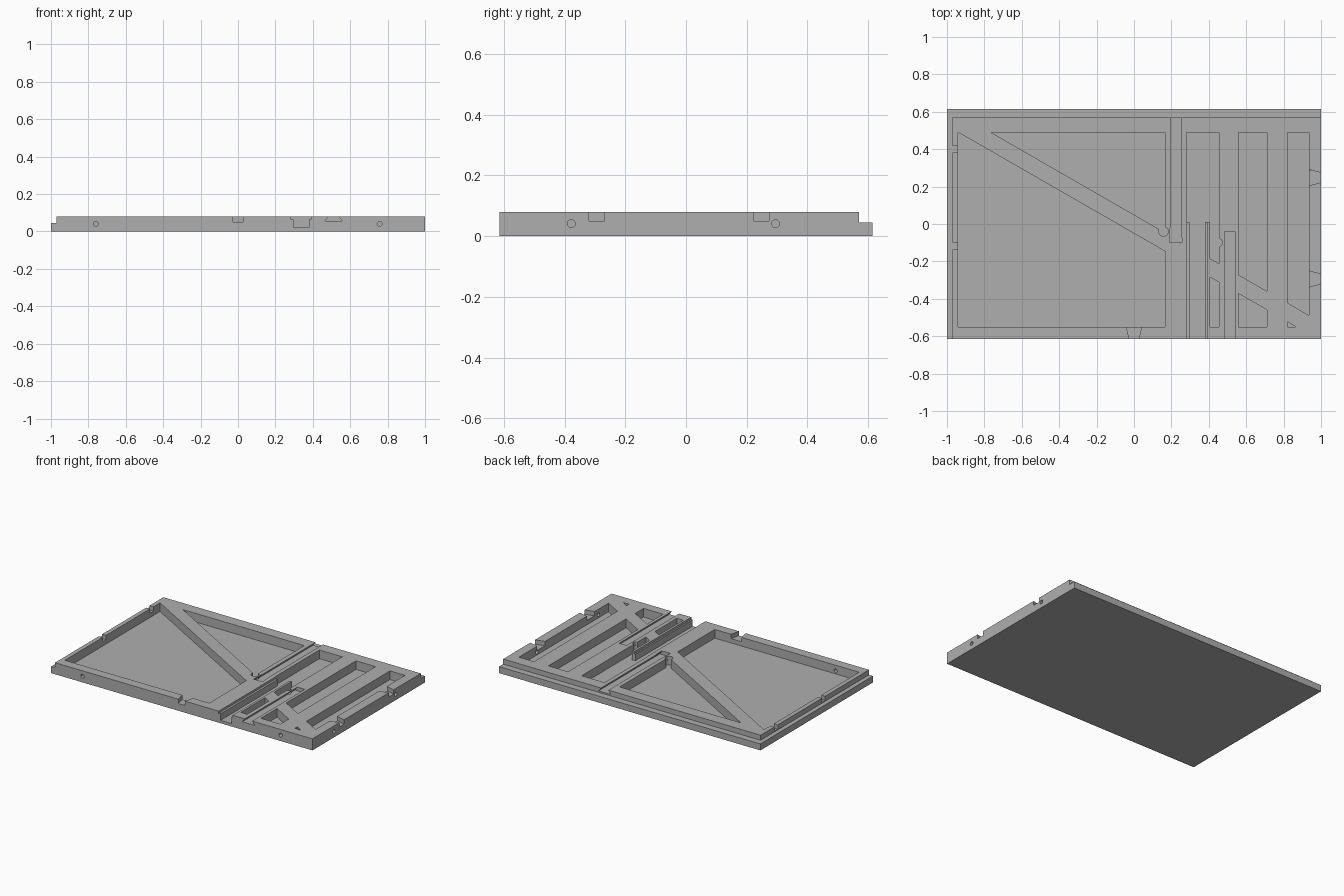
import bpy, bmesh, math
from mathutils import Vector

default = bpy.data.objects.get("Cube")
if default:
    bpy.data.objects.remove(default, do_unlink=True)

TOP, FLOOR, ABOVE = 0.08, 0.02, 0.12
NOTCH, STEP = 0.05, 0.045
FRONT, BACK = -0.55, 0.49          # inner faces of the rim

grey = bpy.data.materials.new("grey")
grey.use_nodes = True
colour = (0.43, 0.43, 0.43, 1)
grey.diffuse_color = colour
grey.node_tree.nodes["Principled BSDF"].inputs["Base Color"].default_value = colour


def extrude(name, points, direction):
    """Solid made by sweeping a flat outline along a vector."""
    bm = bmesh.new()
    face = bm.faces.new([bm.verts.new(p) for p in points])
    swept = bmesh.ops.extrude_face_region(bm, geom=[face])["geom"]
    moved = [g for g in swept if isinstance(g, bmesh.types.BMVert)]
    bmesh.ops.translate(bm, verts=moved, vec=Vector(direction))
    bmesh.ops.recalc_face_normals(bm, faces=bm.faces)
    mesh = bpy.data.meshes.new(name)
    bm.to_mesh(mesh)
    bm.free()
    mesh.materials.append(grey)
    ob = bpy.data.objects.new(name, mesh)
    bpy.context.collection.objects.link(ob)
    return ob


def rect(x0, x1, y0, y1):
    return [(x0, y0), (x1, y0), (x1, y1), (x0, y1)]


panel = extrude("panel", [(x, y, 0) for x, y in rect(-1, 1, -0.615, 0.615)], (0, 0, TOP))


def cut(points, direction):
    cutter = extrude("cutter", points, direction)
    cutter.hide_render = True
    mod = panel.modifiers.new("cut", "BOOLEAN")
    mod.operation, mod.solver, mod.object = "DIFFERENCE", "EXACT", cutter
    bpy.context.view_layer.objects.active = panel
    bpy.ops.object.modifier_apply(modifier=mod.name)
    bpy.data.objects.remove(cutter, do_unlink=True)


def pocket(outline, floor=FLOOR):
    cut([(x, y, floor) for x, y in outline], (0, 0, ABOVE - floor))


def slot(profile, y0, y1):
    cut([(x, y0, z) for x, z in profile], (0, y1 - y0, 0))


def ring(radius, sides=16):
    return [(radius * math.cos(2 * math.pi * i / sides),
             radius * math.sin(2 * math.pi * i / sides)) for i in range(sides)]


def brace_low(x):
    return 0.49 - 0.575 * (x + 0.94)


def brace_high(x):
    return brace_low(x) + 0.1


# Rebate along the left and back edges
pocket(rect(-1.1, -0.97, -0.7, 0.7), STEP)
pocket(rect(-1.1, 1.1, 0.57, 0.7), STEP)

# Two large pockets either side of the diagonal brace
pocket([(-0.94, FRONT), (0.165, FRONT), (0.165, brace_low(0.165)), (-0.94, BACK)])
pocket([(-0.765, BACK), (0.165, brace_high(0.165)), (0.165, BACK)])

# Narrow pockets, interrupted by the same brace
for x0, x1 in ((0.56, 0.71), (0.82, 0.935)):
    pocket([(x0, brace_high(x0)), (x1, brace_high(x1)), (x1, BACK), (x0, BACK)])
pocket([(0.56, FRONT), (0.71, FRONT), (0.71, brace_low(0.71)), (0.56, brace_low(0.56))])
pocket([(0.82, FRONT), (0.865, FRONT), (0.82, brace_low(0.82))])
pocket([(0.406, FRONT), (0.455, FRONT), (0.455, brace_low(0.455)), (0.406, brace_low(0.406))])
pocket([(0.28, BACK), (0.28, 0.01), (0.406, 0.01), (0.406, brace_high(0.406)),
        (0.455, brace_high(0.455)), (0.455, BACK)])

# Stepped slot, opening at the front and into the pocket
slot([(0.297, FLOOR), (0.38, FLOOR), (0.38, 0.065), (0.39, 0.065),
      (0.39, ABOVE), (0.283, ABOVE), (0.283, 0.065), (0.297, 0.065)], -0.7, 0.03)


# Dovetail slots
def dovetail(x, y0, y1):
    half, wide = 0.028, 0.047
    slot([(x - wide, 0.055), (x + wide, 0.055), (x + half, TOP),
          (x + half, ABOVE), (x - half, ABOVE), (x - half, TOP)], y0, y1)


dovetail(0.511, -0.7, -0.04)
dovetail(0.223, -0.1, 0.7)
pocket([(0.189, -0.1), (0.257, -0.1), (0.251, 0), (0.195, 0)], 0.055)

# Round reliefs at the pocket edges
for cx, cy, r in ((0.158, -0.04, 0.025), (0.45, -0.1, 0.023)):
    pocket([(cx + x, cy + y) for x, y in ring(r)])

# Tapered notches through the rim
for y in (0.248, -0.294):
    pocket([(0.92, y - 0.047), (1.02, y - 0.02), (1.02, y + 0.02), (0.92, y + 0.047)], NOTCH)
pocket([(-0.045, -0.53), (-0.02, -0.64), (0.02, -0.64), (0.045, -0.53)], NOTCH)

# Small square notches in the left rim
for y in (0.4, -0.118):
    pocket(rect(-0.99, -0.92, y - 0.018, y + 0.018), NOTCH)

# Peg holes through the front and right rims
for x in (-0.76, 0.757):
    cut([(x + a, -0.65, 0.041 + b) for a, b in ring(0.013)], (0, 0.11, 0))
for y in (-0.378, 0.295):
    cut([(1.05, y + a, 0.041 + b) for a, b in ring(0.013)], (-0.13, 0, 0))
